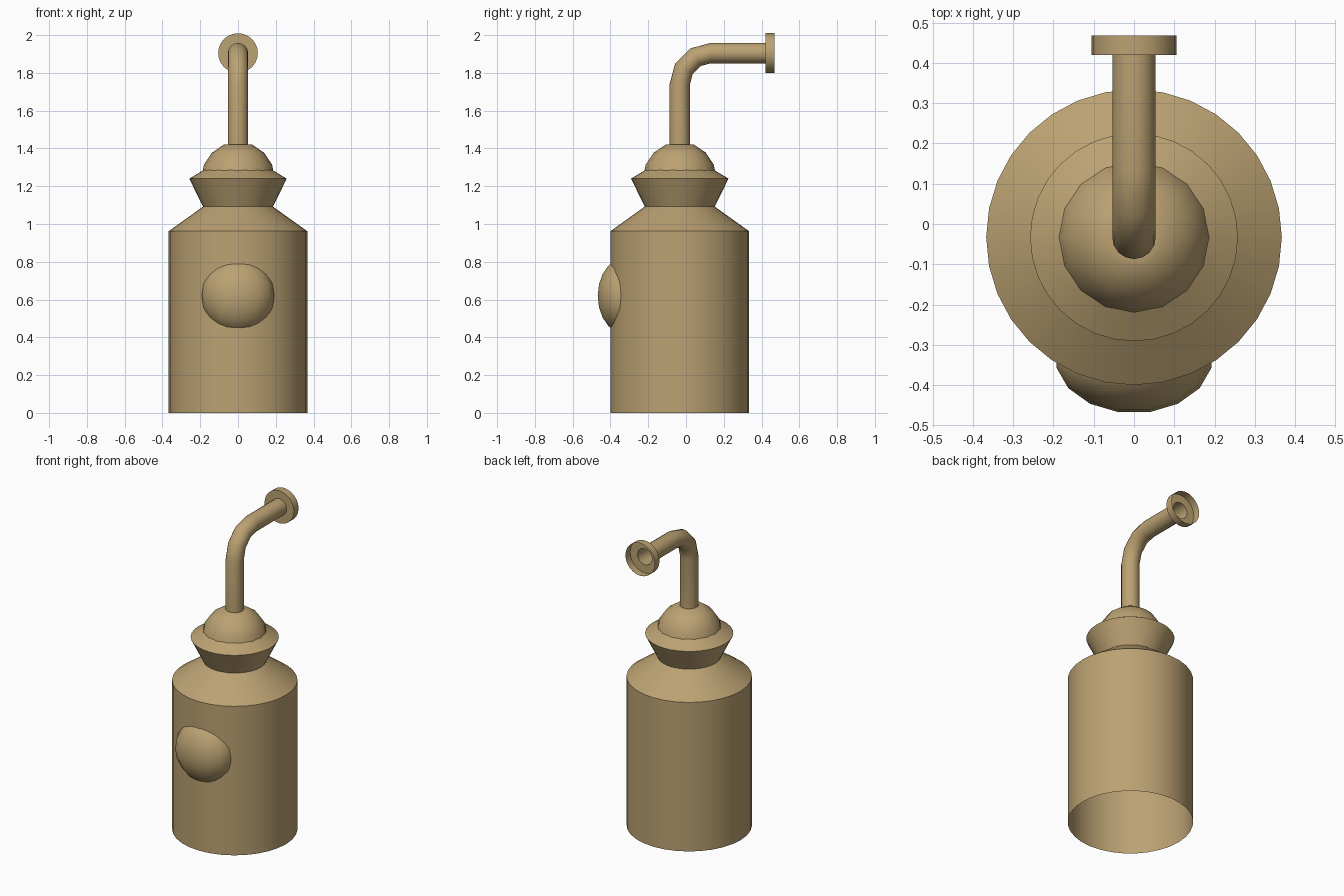
import bpy, bmesh, math
from mathutils import Vector, Matrix

if "Cube" in bpy.data.objects:
    bpy.data.objects.remove(bpy.data.objects["Cube"])

AXIS_Y = -0.033  # centre line of the bottle

tan = bpy.data.materials.new("tan")
tan.diffuse_color = (0.50, 0.36, 0.17, 1)
tan.use_nodes = True
tan.node_tree.nodes["Principled BSDF"].inputs["Base Color"].default_value = tan.diffuse_color


def finish(name, bm, angle):
    bmesh.ops.recalc_face_normals(bm, faces=bm.faces[:])
    mesh = bpy.data.meshes.new(name)
    bm.to_mesh(mesh)
    bm.free()
    mesh.materials.append(tan)
    obj = bpy.data.objects.new(name, mesh)
    bpy.context.collection.objects.link(obj)
    bpy.ops.object.select_all(action='DESELECT')
    obj.select_set(True)
    bpy.context.view_layer.objects.active = obj
    bpy.ops.object.shade_smooth_by_angle(angle=math.radians(angle))
    return obj


def skin(name, rings, angle=40):
    """Join a list of equal-length point rings into an open tube."""
    bm = bmesh.new()
    loops = [[bm.verts.new(p) for p in ring] for ring in rings]
    n = len(loops[0])
    for a, b in zip(loops, loops[1:]):
        for i in range(n):
            j = (i + 1) % n
            bm.faces.new((a[i], a[j], b[j], b[i]))
    return finish(name, bm, angle)


def ring(centre, u, v, r, n):
    steps = [2 * math.pi * i / n for i in range(n)]
    return [centre + u * (r * math.cos(t)) + v * (r * math.sin(t)) for t in steps]


X, Y, Z = Vector((1, 0, 0)), Vector((0, 1, 0)), Vector((0, 0, 1))


def lathe(name, profile, n):
    return skin(name, [ring(Vector((0, AXIS_Y, z)), X, Y, r, n) for r, z in profile])


# Bottle body with shoulder, neck and flared collar, open underneath
lathe("bottle_body", [(0.367, 0), (0.367, 0.962), (0.185, 1.092),
                      (0.258, 1.24), (0.18, 1.287)], 32)

# Domed cap, flat around the pipe
dome = [(0.195 * math.sin(math.radians(a)), 1.24 + 0.195 * math.cos(math.radians(a)))
        for a in (90, 67.5, 45, 22.5)]
lathe("dome_cap", dome + [(0.05, dome[-1][1])], 16)

# Bent pipe: straight up, quarter turn, then straight back
bend_r, pipe_z, end_y, pipe_r = 0.165, 1.905, 0.42, 0.054
pivot = Vector((0, AXIS_Y + bend_r, pipe_z - bend_r))
stations = [(Vector((0, AXIS_Y, 1.41)), 0)]
for deg in (0, 30, 60, 90):
    t = math.radians(deg)
    stations.append((pivot + bend_r * (Z * math.sin(t) - Y * math.cos(t)), t))
stations.append((Vector((0, end_y, pipe_z)), math.pi / 2))
skin("pipe", [ring(c, X, Y * math.cos(t) - Z * math.sin(t), pipe_r, 16)
              for c, t in stations])

# Open-fronted flange at the pipe end
skin("pipe_flange", [ring(Vector((0, y, pipe_z)), X, Z, r, 24)
                     for r, y in ((pipe_r - 0.002, end_y), (0.105, end_y), (0.105, 0.468))])

# Squashed round badge bulging from the front
bm = bmesh.new()
bmesh.ops.create_uvsphere(bm, u_segments=16, v_segments=10, radius=1)
bm.transform(Matrix.Translation((0, -0.33, 0.62))
             @ Matrix.Diagonal((0.196, 0.14, 0.198, 1))
             @ Matrix.Rotation(math.pi / 16, 4, 'Z'))
finish("front_bulge", bm, 60)
